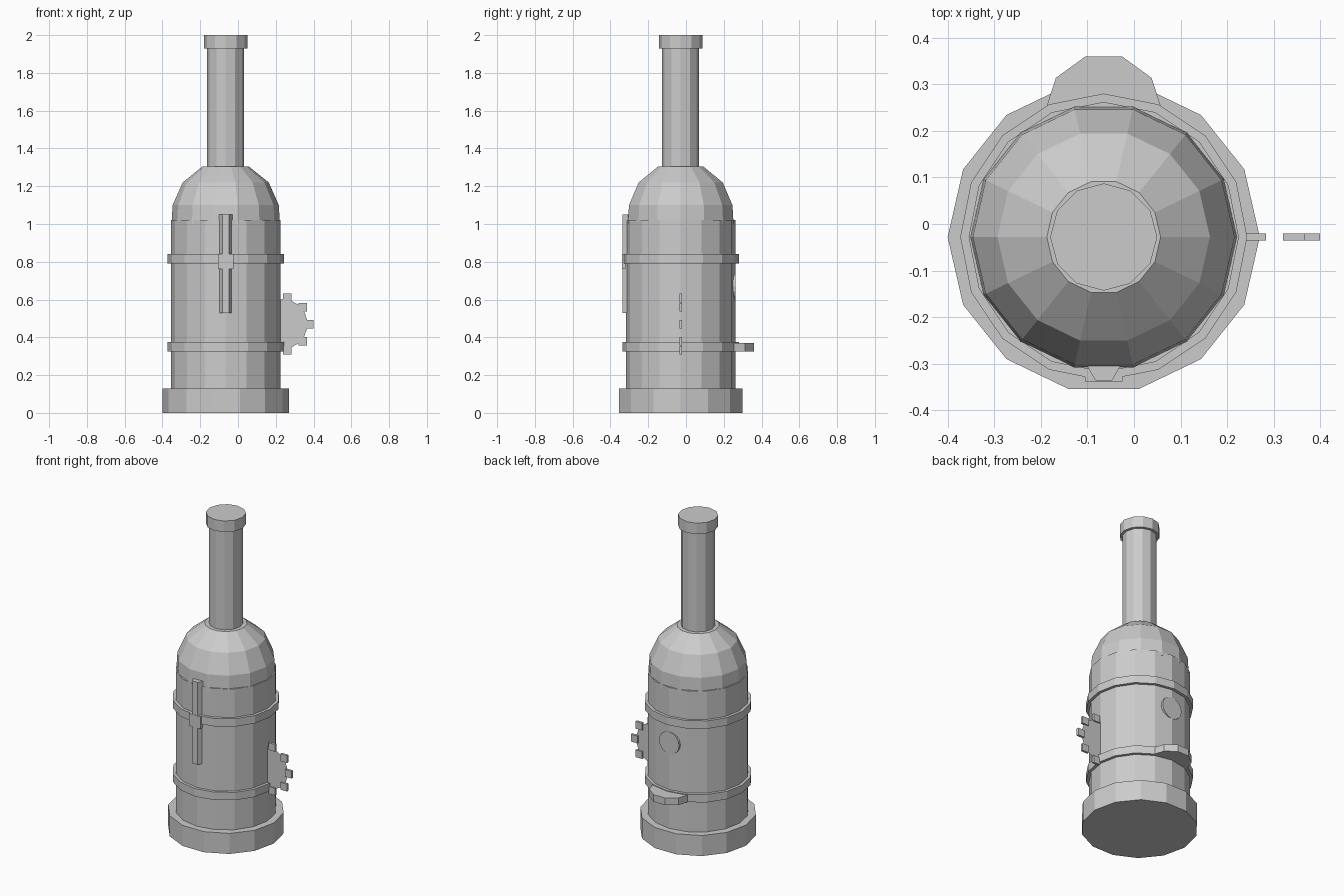
import bpy, bmesh
from math import sin, cos, pi, radians
from mathutils import Matrix

if "Cube" in bpy.data.objects:
    bpy.data.objects.remove(bpy.data.objects["Cube"])

CX, CY = -0.065, -0.028   # vertical axis of the stove


def finish(bm, name):
    bmesh.ops.recalc_face_normals(bm, faces=bm.faces)
    me = bpy.data.meshes.new(name)
    bm.to_mesh(me)
    bm.free()
    ob = bpy.data.objects.new(name, me)
    bpy.context.collection.objects.link(ob)
    return ob


def lathe(name, profile, sides, x=CX, y=CY):
    """Closed solid of stacked rings from (radius, z) points."""
    bm = bmesh.new()
    rings = [[bm.verts.new((x + r * cos(2 * pi * i / sides), y + r * sin(2 * pi * i / sides), z))
              for i in range(sides)] for r, z in profile]
    for a, b in zip(rings, rings[1:]):
        for i in range(sides):
            j = (i + 1) % sides
            bm.faces.new((a[i], a[j], b[j], b[i]))
    bm.faces.new(rings[0][::-1])
    bm.faces.new(rings[-1])
    return finish(bm, name)


def drum(name, r, z0, z1, sides, x=CX, y=CY):
    return lathe(name, [(r, z0), (r, z1)], sides, x, y)


def box(name, loc, size):
    bm = bmesh.new()
    bmesh.ops.create_cube(bm, size=1, matrix=Matrix.Translation(loc) @ Matrix.Diagonal((*size, 1)))
    return finish(bm, name)


# Main vessel
drum("base", 0.335, 0, 0.13, 14)
drum("body", 0.29, 0.13, 1.02, 16)
lathe("dome", [(0.287, 1.0), (0.281, 1.10), (0.228, 1.22), (0.122, 1.305)], 14)
for i, z in enumerate((0.325, 0.79)):
    drum(f"band_{i + 1}", 0.308, z, z + 0.05, 16)

# Chimney
drum("chimney_pipe", 0.098, 1.29, 1.94, 12)
drum("chimney_cap", 0.115, 1.93, 2.0, 12)

# Sight tube on the front
drum("sight_tube", 0.035, 0.53, 1.05, 6, CX, -0.306)
box("sight_tube_clip", (CX, -0.329, 0.801), (0.08, 0.018, 0.078))

# Thin toothed wheel half sunk in the right side
WX, WZ = 0.236, 0.47
bm = bmesh.new()
bmesh.ops.create_circle(bm, cap_ends=True, segments=18, radius=0.132,
                        matrix=Matrix.Translation((WX, CY, WZ)) @ Matrix.Rotation(pi / 2, 4, 'X'))
finish(bm, "wheel_disc")
for i in range(9):
    a = radians(40 * i)
    box(f"wheel_tooth_{i + 1}", (WX + 0.14 * cos(a), CY, WZ + 0.14 * sin(a)), (0.046, 0.015, 0.046))

# Ledge and round hatch on the back
drum("back_ledge", 0.127, 0.325, 0.37, 10, CX, 0.239)
bm = bmesh.new()
bmesh.ops.create_cone(bm, cap_ends=True, segments=16, radius1=0.07, radius2=0.07, depth=0.03,
                      matrix=Matrix.Translation((CX, CY + 0.275, 0.67)) @ Matrix.Rotation(pi / 2, 4, 'X'))
finish(bm, "back_hatch")
